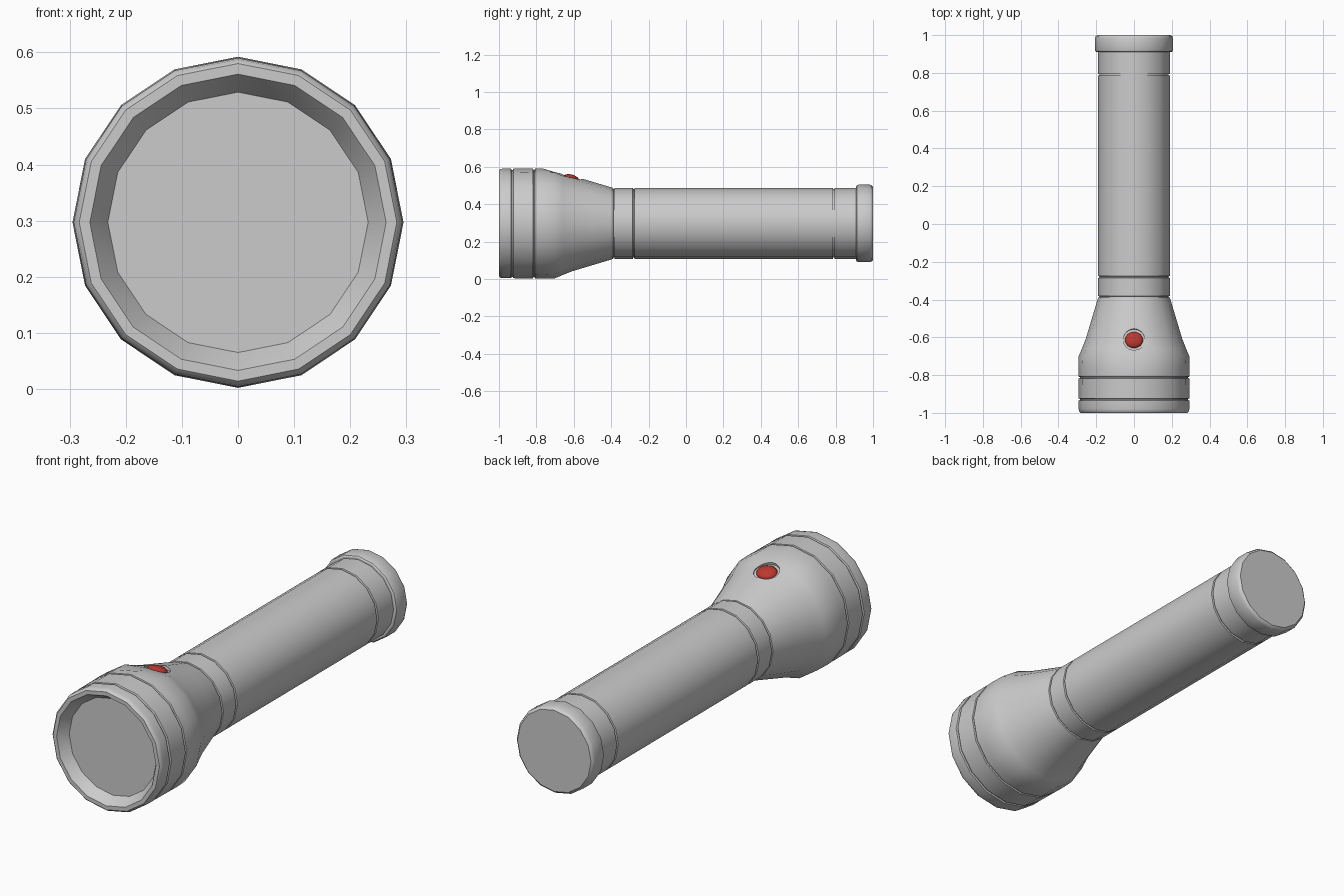
import bpy, bmesh, math
from mathutils import Matrix

if "Cube" in bpy.data.objects:
    bpy.data.objects.remove(bpy.data.objects["Cube"])

SIDES, CZ = 16, 0.297


def groove(y, r):
    # narrow seam cut into a profile at y
    return [(y - 0.005, r), (y - 0.003, r - 0.007), (y + 0.003, r - 0.007), (y + 0.005, r)]


def smooth(ob, angle=32):
    bpy.ops.object.select_all(action='DESELECT')
    ob.select_set(True)
    bpy.context.view_layer.objects.active = ob
    bpy.ops.object.shade_smooth_by_angle(angle=math.radians(angle))


def add_object(name, bm):
    bmesh.ops.recalc_face_normals(bm, faces=bm.faces)
    me = bpy.data.meshes.new(name)
    bm.to_mesh(me)
    bm.free()
    ob = bpy.data.objects.new(name, me)
    bpy.context.collection.objects.link(ob)
    return ob


def lathe(name, profile, cap_start=False, cap_end=False):
    # spin a (y, radius) profile around the long axis
    bm = bmesh.new()
    rings = []
    for y, r in profile:
        rings.append([bm.verts.new((r * math.sin(2 * math.pi * i / SIDES), y,
                                    CZ + r * math.cos(2 * math.pi * i / SIDES)))
                      for i in range(SIDES)])
    for a, b in zip(rings, rings[1:]):
        for i in range(SIDES):
            j = (i + 1) % SIDES
            bm.faces.new((a[i], a[j], b[j], b[i]))
    if cap_start:
        bm.faces.new(rings[0])
    if cap_end:
        bm.faces.new(rings[-1])
    return add_object(name, bm)


# front bezel with its inward cone, and the lens behind it
smooth(lathe("bezel", [(-0.95, 0.232), (-0.993, 0.259), (-1.0, 0.264), (-1.0, 0.283),
                       (-0.993, 0.29), (-0.98, 0.293), (-0.935, 0.293), (-0.932, 0.286)]))
lathe("lens", [(-0.95, 0.232)], cap_start=True)

# flared head
head = lathe("head", [(-0.932, 0.286), (-0.926, 0.286), (-0.923, 0.293)] + groove(-0.813, 0.294)
             + [(-0.77, 0.295), (-0.70, 0.293), (-0.66, 0.276), (-0.61, 0.256), (-0.50, 0.223),
                (-0.39, 0.19), (-0.388, 0.183)], True, True)
for v in head.data.vertices:          # flatten the top ahead of the switch
    if abs(v.co.x) < 0.01 and v.co.z > CZ:
        if abs(v.co.y + 0.70) < 0.01:
            v.co.z -= 0.019
        elif abs(v.co.y + 0.66) < 0.01:
            v.co.z -= 0.011

# shallow switch recess
tilt = Matrix.Translation((0, -0.61, 0.552)) @ Matrix.Rotation(math.radians(-15), 4, 'X')
bm = bmesh.new()
bmesh.ops.create_cone(bm, cap_ends=True, segments=24, radius1=0.058, radius2=0.058, depth=0.1,
                      matrix=tilt @ Matrix.Translation((0, 0, 0.05 - 0.016)))
cutter = add_object("switch_cutter", bm)
cutter.hide_render = True
mod = head.modifiers.new("recess", 'BOOLEAN')
mod.operation, mod.object, mod.solver = 'DIFFERENCE', cutter, 'EXACT'
bpy.context.view_layer.objects.active = head
bpy.ops.object.modifier_apply(modifier=mod.name)
bpy.data.objects.remove(cutter)
bm = bmesh.new()                      # open the hidden ends of the head
bm.from_mesh(head.data)
ends = [f for f in bm.faces if max(v.co.y for v in f.verts) - min(v.co.y for v in f.verts) < 1e-4
        and len(f.verts) >= SIDES]
bmesh.ops.delete(bm, geom=ends, context='FACES_ONLY')
bm.to_mesh(head.data)
bm.free()
smooth(head)

# red push button
bm = bmesh.new()
bmesh.ops.create_uvsphere(bm, u_segments=24, v_segments=12, radius=1)
low = [v for v in bm.verts if v.co.z < -0.01]
bmesh.ops.delete(bm, geom=low, context='VERTS')
bmesh.ops.transform(bm, verts=bm.verts, matrix=tilt @ Matrix.Translation((0, 0, -0.016))
                    @ Matrix.Diagonal((0.048, 0.044, 0.022, 1)))
button = add_object("switch_button", bm)
smooth(button)
red = bpy.data.materials.new("red")
red.diffuse_color = (0.5, 0.04, 0.03, 1)
red.use_nodes = True
red.node_tree.nodes["Principled BSDF"].inputs["Base Color"].default_value = red.diffuse_color
button.data.materials.append(red)

# battery tube
smooth(lathe("tube", [(-0.388, 0.183), (-0.383, 0.183), (-0.381, 0.19)] + groove(-0.28, 0.19)
             + groove(0.79, 0.19) + [(0.915, 0.19)]))

# tail cap
smooth(lathe("tail_cap", [(0.91, 0.188), (0.91, 0.198), (0.914, 0.204), (0.922, 0.207),
                          (0.984, 0.207), (0.994, 0.203), (1.0, 0.195)], cap_end=True))
